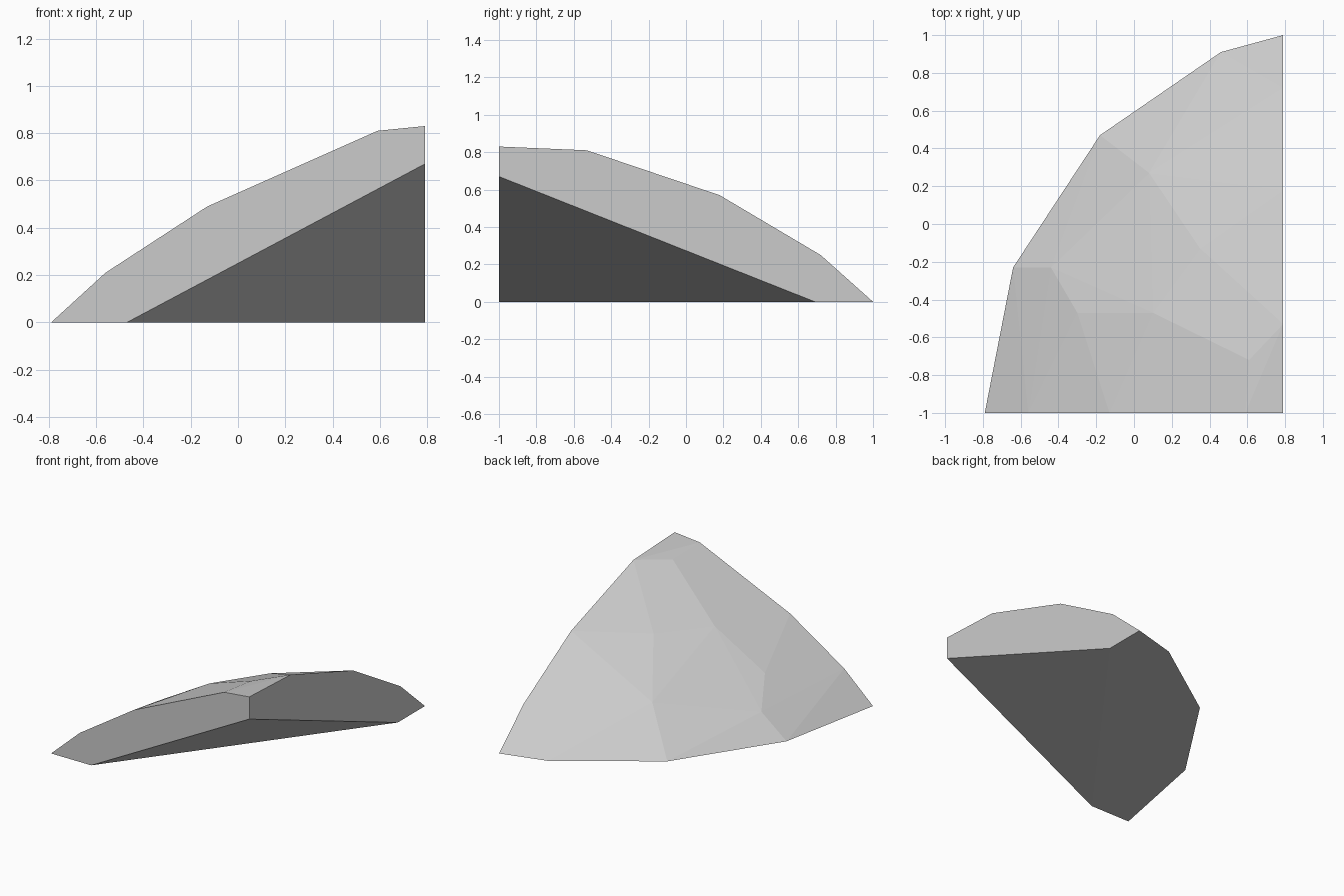
import bpy
import bmesh

if "Cube" in bpy.data.objects:
    bpy.data.objects.remove(bpy.data.objects["Cube"])

# Corner points of the rock, grouped by where they lie
ground_rim = [(-.79, -1, 0), (-.64, -.23, 0), (-.18, .47, 0), (.46, .91, 0), (.79, 1, 0)]
front_profile = [(-.56, .21), (-.13, .49), (.59, .81), (.79, .83)]   # x, z on the front cut
right_profile = [(-.53, .81), (.18, .57), (.72, .25)]                # y, z on the right cut
top_facets = [(.61, -.72, .79), (.35, -.13, .55), (.08, .27, .28),
              (.10, -.47, .54), (-.30, -.47, .31), (-.44, -.23, .16)]
under_slope = [(-.47, -1, 0), (.79, -1, .67), (.79, .69, 0)]         # sloped underside

points = ground_rim + top_facets + under_slope
points += [(x, -1, z) for x, z in front_profile]
points += [(.79, y, z) for y, z in right_profile]

# Faceted rock as the hull of its corners
bm = bmesh.new()
verts = [bm.verts.new(p) for p in points]
hull = bmesh.ops.convex_hull(bm, input=verts)
loose = [v for v in bm.verts if not v.link_faces]
bmesh.ops.delete(bm, geom=loose, context='VERTS')
# Merge the triangles of the flat cuts and base
bmesh.ops.dissolve_limit(bm, angle_limit=0.005, verts=bm.verts, edges=bm.edges)
bmesh.ops.recalc_face_normals(bm, faces=bm.faces)

mesh = bpy.data.meshes.new("rock")
bm.to_mesh(mesh)
bm.free()

stone = bpy.data.materials.new("stone_grey")
stone.diffuse_color = (.6, .6, .6, 1)
stone.use_nodes = True
stone.node_tree.nodes["Principled BSDF"].inputs["Base Color"].default_value = stone.diffuse_color
mesh.materials.append(stone)

rock = bpy.data.objects.new("rock", mesh)
bpy.context.collection.objects.link(rock)
